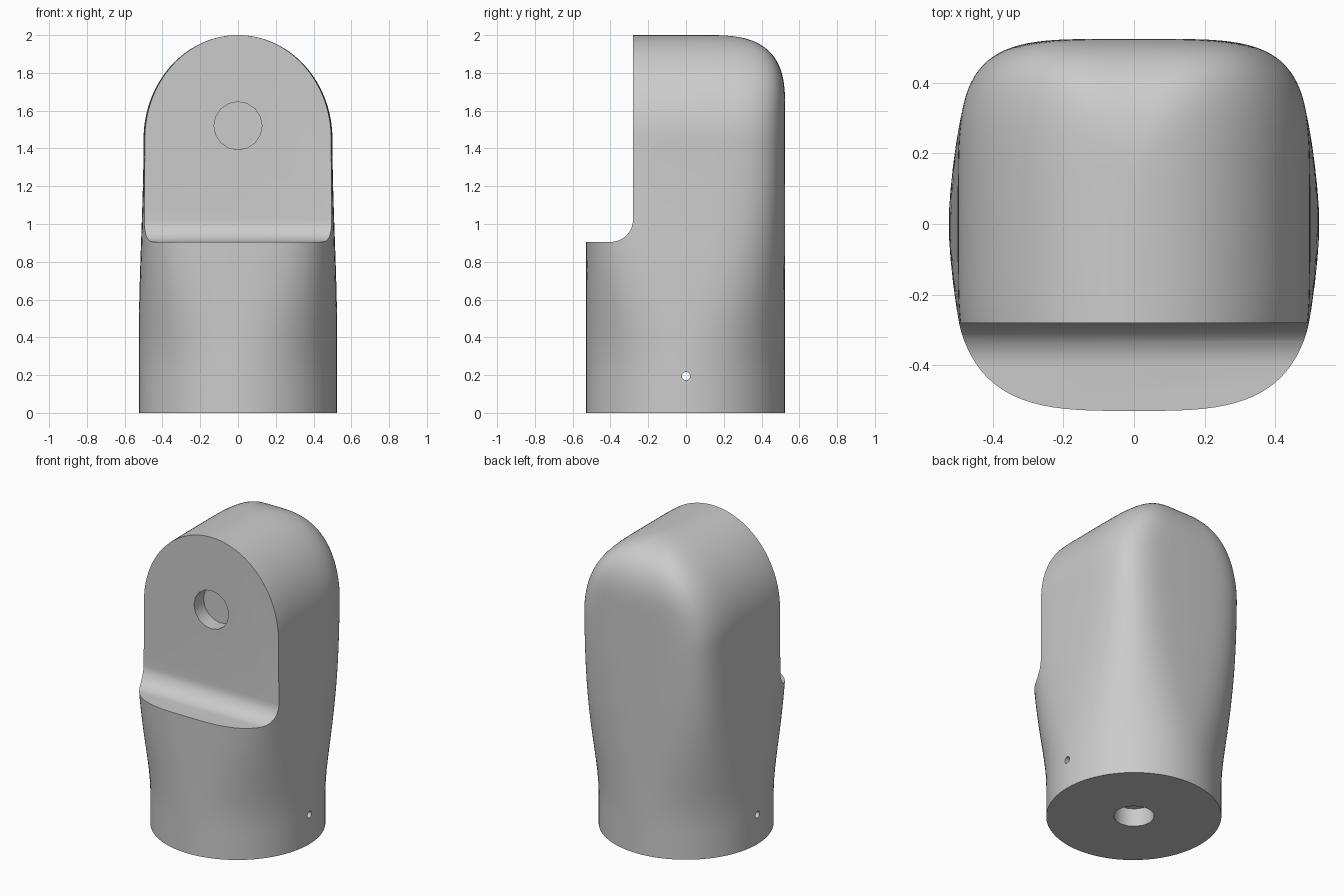
import bpy
import bmesh
from math import sin, cos, pi, radians, copysign
from mathutils import Matrix

cube = bpy.data.objects.get("Cube")
if cube:
    bpy.data.objects.remove(cube, do_unlink=True)

grey = bpy.data.materials.new("plain_grey")
grey.use_nodes = True
grey.diffuse_color = (0.6, 0.6, 0.6, 1)
grey.node_tree.nodes["Principled BSDF"].inputs["Base Color"].default_value = (0.6, 0.6, 0.6, 1)

SIDES = 96
ARCH_Z, ARCH_H = 1.45, 0.55


def add_object(name, bm):
    bmesh.ops.recalc_face_normals(bm, faces=bm.faces)
    mesh = bpy.data.meshes.new(name)
    bm.to_mesh(mesh)
    bm.free()
    mesh.materials.append(grey)
    obj = bpy.data.objects.new(name, mesh)
    bpy.context.collection.objects.link(obj)
    return obj


def smoothstep(a, b, v):
    t = min(max((v - a) / (b - a), 0), 1)
    return t * t * (3 - 2 * t)


def power(v, e):
    return copysign(abs(v) ** e, v)


def section(z, arch):
    """Cross-section: round at the foot, squarer higher up, narrowing into the arch."""
    e = 2 / (2 + 2.5 * smoothstep(0.2, 1.5, z))
    width = (0.525 - 0.025 * smoothstep(0.4, ARCH_Z, z)) * arch
    t = max(0, (z - 1.6) / 0.4)
    back = 0.1 + 0.425 * (1 - t ** 3) ** (1 / 3)
    points = []
    for i in range(SIDES):
        a = 2 * pi * i / SIDES
        depth = back if sin(a) > 0 else 0.53
        points.append((width * power(cos(a), e), depth * power(sin(a), e), z))
    return points


# Body: lofted column with an arched top
levels = [(ARCH_Z * i / 20, 1) for i in range(20)]
for i in range(31):
    a = radians(min(i * 3, 89))
    levels.append((ARCH_Z + ARCH_H * sin(a), cos(a)))
bm = bmesh.new()
rings = [[bm.verts.new(p) for p in section(z, arch)] for z, arch in levels]
for low, high in zip(rings, rings[1:]):
    for i in range(SIDES):
        j = (i + 1) % SIDES
        bm.faces.new((low[i], low[j], high[j], high[i]))
bm.faces.new(rings[0])
bm.faces.new(rings[-1])
body = add_object("arched_body", bm)

# Front step cutter with a filleted inner corner
floor, wall, r = 0.905, -0.28, 0.12
profile = [(-1, floor)]
for i in range(11):
    a = pi / 2 * i / 10
    profile.append((wall - r + r * sin(a), floor + r - r * cos(a)))
profile += [(wall, 2.5), (-1, 2.5)]
bm = bmesh.new()
face = bm.faces.new([bm.verts.new((-1, y, z)) for y, z in profile])
swept = bmesh.ops.extrude_face_region(bm, geom=[face])
bmesh.ops.translate(bm, vec=(2, 0, 0),
                    verts=[v for v in swept["geom"] if isinstance(v, bmesh.types.BMVert)])
cutters = [add_object("step_cutter", bm)]


def hole(name, radius, depth, center, axis, angle):
    bm = bmesh.new()
    bmesh.ops.create_cone(bm, cap_ends=True, segments=16, radius1=radius, radius2=radius,
                          depth=depth,
                          matrix=Matrix.Translation(center) @ Matrix.Rotation(angle, 4, axis))
    cutters.append(add_object(name, bm))


# Blind holes in the front face and base, and a small cross hole through the sides
hole("front_hole_cutter", 0.127, 0.2, (0, wall, 1.52), 'X', pi / 2)
hole("base_hole_cutter", 0.122, 0.24, (0, 0, 0), 'X', 0)
hole("side_hole_cutter", 0.022, 1.4, (0, 0, 0.195), 'Y', pi / 2)

# Cut the body and smooth it
bpy.ops.object.select_all(action='DESELECT')
body.select_set(True)
bpy.context.view_layer.objects.active = body
for cutter in cutters:
    cutter.hide_render = True
    mod = body.modifiers.new(cutter.name, 'BOOLEAN')
    mod.operation = 'DIFFERENCE'
    mod.solver = 'EXACT'
    mod.object = cutter
    bpy.ops.object.modifier_apply(modifier=mod.name)
for cutter in cutters:
    bpy.data.objects.remove(cutter, do_unlink=True)
bpy.ops.object.shade_smooth_by_angle(angle=radians(35))
